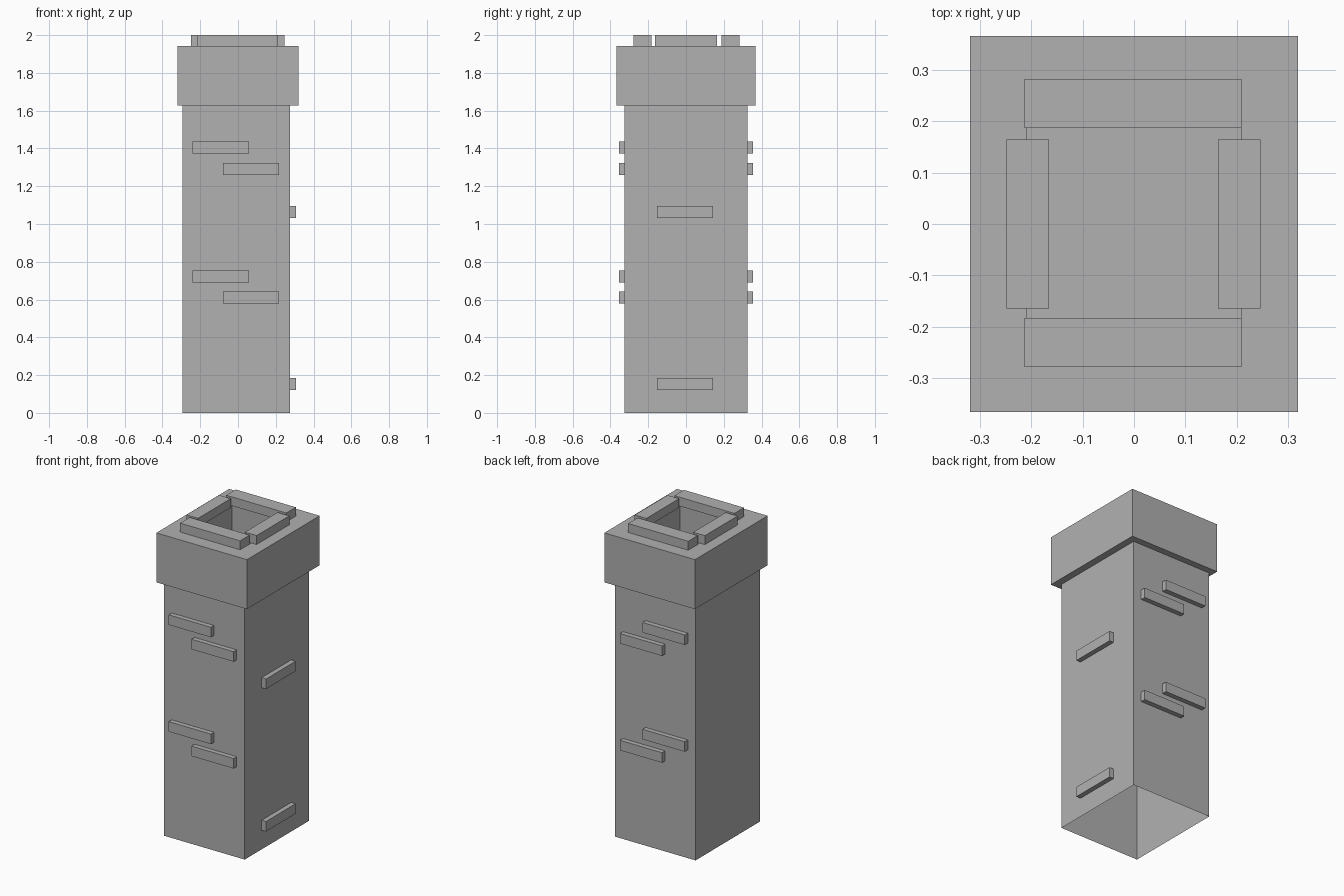
import bpy
import bmesh

# Remove the default cube only
default = bpy.data.objects.get("Cube")
if default:
    bpy.data.objects.remove(default, do_unlink=True)

# Single stone colour
stone = bpy.data.materials.new("stone_grey")
stone.use_nodes = True
GREY = (0.44, 0.44, 0.44, 1.0)
stone.diffuse_color = GREY
stone.node_tree.nodes["Principled BSDF"].inputs["Base Color"].default_value = GREY


def finish(name, bm):
    mesh = bpy.data.meshes.new(name)
    bm.to_mesh(mesh)
    bm.free()
    mesh.materials.append(stone)
    obj = bpy.data.objects.new(name, mesh)
    bpy.context.scene.collection.objects.link(obj)
    return obj


def shell(name, rings, floor=False):
    """Join rectangular rings (x0, x1, half_y, z) in order, optionally closing the last."""
    bm = bmesh.new()
    loops = []
    for x0, x1, hy, z in rings:
        corners = ((x0, -hy), (x1, -hy), (x1, hy), (x0, hy))
        loops.append([bm.verts.new((x, y, z)) for x, y in corners])
    for low, high in zip(loops, loops[1:]):
        for i in range(4):
            j = (i + 1) % 4
            bm.faces.new((low[i], low[j], high[j], high[i]))
    if floor:
        bm.faces.new(loops[-1])
    return finish(name, bm)


def block(name, xs, ys, zs):
    """Box between the given limits on each axis."""
    bm = bmesh.new()
    bmesh.ops.create_cube(bm, size=1)
    for v in bm.verts:
        v.co = [lim[0] if c < 0 else lim[1] for c, lim in zip(v.co, (xs, ys, zs))]
    return finish(name, bm)


# Chimney shaft: thin walls, open underneath
BODY_L, BODY_R, BODY_Y = -0.295, 0.275, 0.325
CAP_Z, TOP_Z = 1.627, 1.943
shell("shaft", [(BODY_L, BODY_R, BODY_Y, 0), (BODY_L, BODY_R, BODY_Y, CAP_Z)])

# Wide cap with an overhanging lip and a sunken flue
shell("cap", [
    (BODY_L, BODY_R, BODY_Y, CAP_Z),
    (-0.32, 0.32, 0.367, CAP_Z),
    (-0.32, 0.32, 0.367, TOP_Z),
    (-0.21, 0.21, 0.24, TOP_Z),
    (-0.21, 0.21, 0.24, CAP_Z),
], floor=True)

# Four rim stones around the flue
for side, y0 in (("front", -0.279), ("back", 0.187)):
    block(f"rim_stone_{side}", (-0.214, 0.21), (y0, y0 + 0.096), (TOP_Z, 2))
for side, x0 in (("right", -0.249), ("left", 0.164)):
    block(f"rim_stone_{side}", (x0, x0 + 0.083), (-0.165, 0.165), (TOP_Z, 2))

# Protruding bricks: staggered pairs on front and back
BRICK_LEN, BRICK_H, PROUD = 0.298, 0.064, 0.031
for side, y0 in (("front", -BODY_Y - PROUD), ("back", BODY_Y)):
    for level, z in (("lower", 0.578), ("upper", 1.26)):
        for i, (x, dz) in enumerate(((-0.08, 0), (-0.24, 0.113))):
            block(f"brick_{side}_{level}_{i + 1}", (x, x + BRICK_LEN),
                  (y0, y0 + PROUD), (z + dz, z + dz + BRICK_H))

# Single bricks on the left side
for level, z in (("lower", 0.122), ("upper", 1.032)):
    block(f"brick_left_{level}", (BODY_R, BODY_R + PROUD),
          (-0.154, 0.144), (z, z + BRICK_H))
